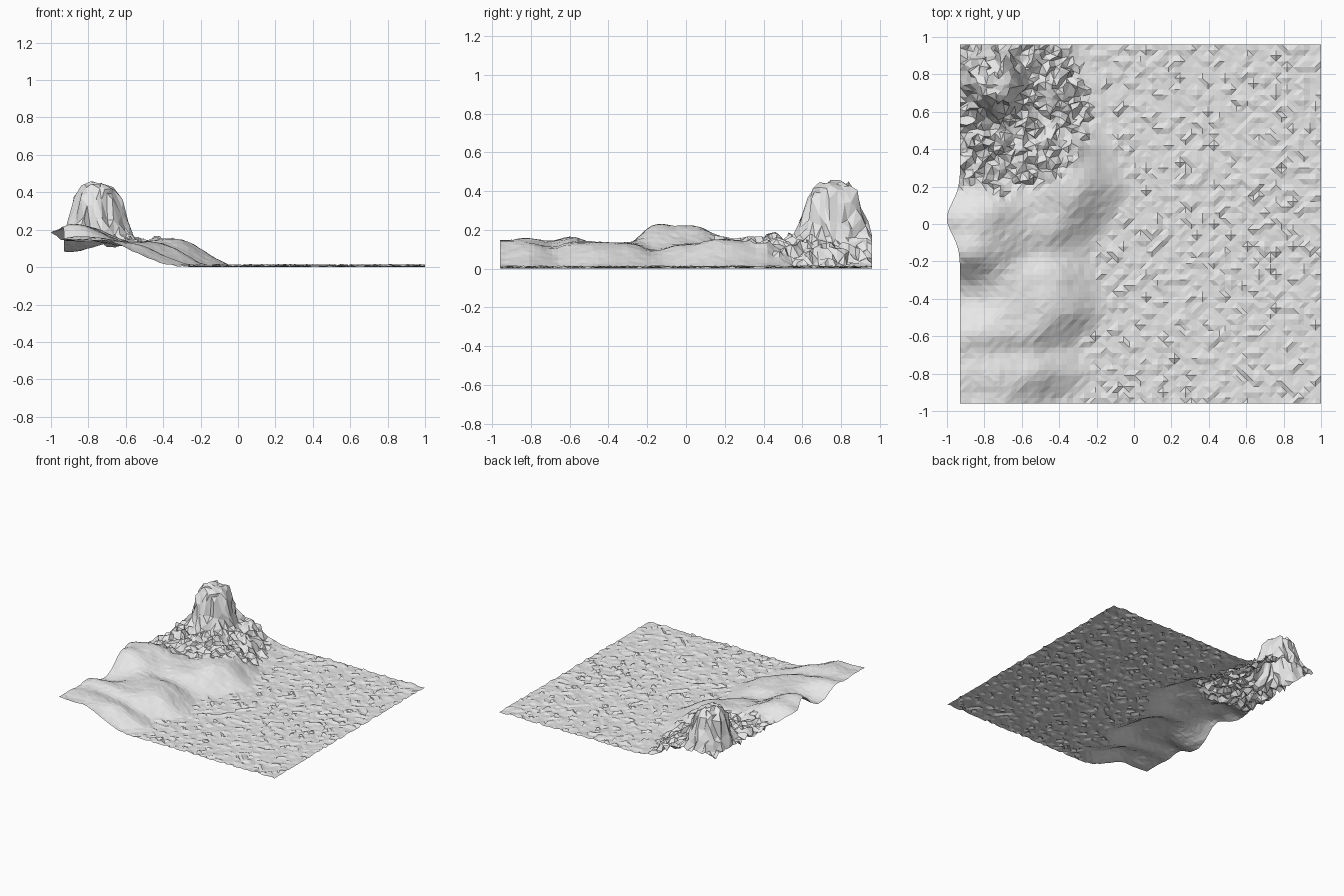
import bpy, bmesh, math, random
from mathutils import Vector, noise

random.seed(4)
cube = bpy.data.objects.get("Cube")
if cube:
    bpy.data.objects.remove(cube, do_unlink=True)

# One pale grey for the whole landscape
grey = bpy.data.materials.new("pale_grey")
grey.use_nodes = True
colour = (0.8, 0.8, 0.8, 1)
grey.diffuse_color = colour
grey.node_tree.nodes["Principled BSDF"].inputs["Base Color"].default_value = colour


def smooth(t):
    t = max(0, min(1, t))
    return t * t * (3 - 2 * t)


def curve(points, t):
    """Eased interpolation through (position, value) pairs."""
    for (a, va), (b, vb) in zip(points, points[1:]):
        if t <= b:
            return va + (vb - va) * smooth((t - a) / (b - a))
    return points[-1][1]


def mound(x, y, cx, cy, rx, ry):
    return math.exp(-((x - cx) / rx) ** 2 - ((y - cy) / ry) ** 2)


# Foot of the hills along y, and the tower's height by radius
FOOT = [(-0.96, -0.3), (-0.8, -0.19), (-0.65, -0.23), (-0.45, -0.12),
        (-0.15, -0.17), (0.2, 0.01), (0.4, -0.04), (0.6, -0.17), (0.96, -0.25)]
TOWER = [(0, 0.45), (0.08, 0.435), (0.12, 0.39), (0.16, 0.25), (0.2, 0.16), (0.3, 0)]
# Mounds and hollows: height, centre and radii
MOUNDS = [(0.08, -0.86, -0.15, 0.15, 0.11), (0.085, -0.85, 0.04, 0.14, 0.12),
          (0.035, -0.36, 0.22, 0.14, 0.13), (0.015, -0.4, -0.43, 0.14, 0.11),
          (0.015, -0.88, -0.58, 0.15, 0.08),
          (-0.07, -0.93, -0.38, 0.2, 0.14), (-0.035, -0.5, -0.17, 0.18, 0.08),
          (-0.03, -0.55, -0.68, 0.2, 0.07), (-0.035, -0.72, 0.27, 0.22, 0.09)]


def hills(x, y):
    foot = curve(FOOT, y)
    width = 0.33 + 0.12 * smooth((-0.6 - y) / 0.36)
    h = 0.12 * smooth((foot - x) / width) + 0.025 * smooth((-0.4 - x) / 0.35)
    h += sum(size * mound(x, y, *place) for size, *place in MOUNDS)
    rough = noise.noise(Vector((x * 6, y * 6, 2)))
    return h + 0.016 * rough * smooth(h / 0.1)


def surface(x, y):
    h = hills(x, y)
    px, py = x, y
    # Broken rocks around the tower
    skirt = smooth((0.54 - math.hypot(x + 0.7, y - 0.65)) / 0.12)
    if skirt > 0:
        jag = random.uniform(-0.8, 1)
        h = max(0.006, h + skirt * 0.035 * jag * smooth((h + 0.05) / 0.12))
        px += skirt * random.uniform(-0.014, 0.014)
        py += skirt * random.uniform(-0.014, 0.014)
    # Steep fluted rock tower
    dx, dy = x + 0.75, y - 0.76
    angle = math.atan2(dy, dx)
    flute = noise.noise(Vector((math.cos(angle) * 3, math.sin(angle) * 3, 5)))
    radius = math.hypot(dx * 1.06, dy) * (1 + 0.16 * flute)
    h = max(h, curve(TOWER, radius) + random.uniform(-0.012, 0.012))
    # Fine ripple everywhere
    h += random.uniform(0.003, 0.008)
    return px, py, h


# Landscape sheet
bm = bmesh.new()
bmesh.ops.create_grid(bm, x_segments=64, y_segments=64, size=1)
for v in bm.verts:
    gx, gy = v.co.x, v.co.y
    x = 0.035 + 0.965 * gx
    y = 0.96 * gy
    px, py, z = surface(x, y)
    if abs(gx) > 0.999:
        px = x
    if abs(gy) > 0.999:
        py = y
    # The knoll leans out and droops over the side edge
    lean = mound(x, y, -0.93, 0.03, 0.13, 0.12)
    v.co = (px - 0.07 * lean, py, z - 0.025 * lean)
bmesh.ops.triangulate(bm, faces=bm.faces[:])
# Rest the lowest point on the ground
lowest = min(v.co.z for v in bm.verts)
bmesh.ops.translate(bm, verts=bm.verts[:], vec=(0, 0, -lowest))

mesh = bpy.data.meshes.new("terrain")
bm.to_mesh(mesh)
bm.free()
mesh.materials.append(grey)
terrain = bpy.data.objects.new("terrain", mesh)
bpy.context.collection.objects.link(terrain)
